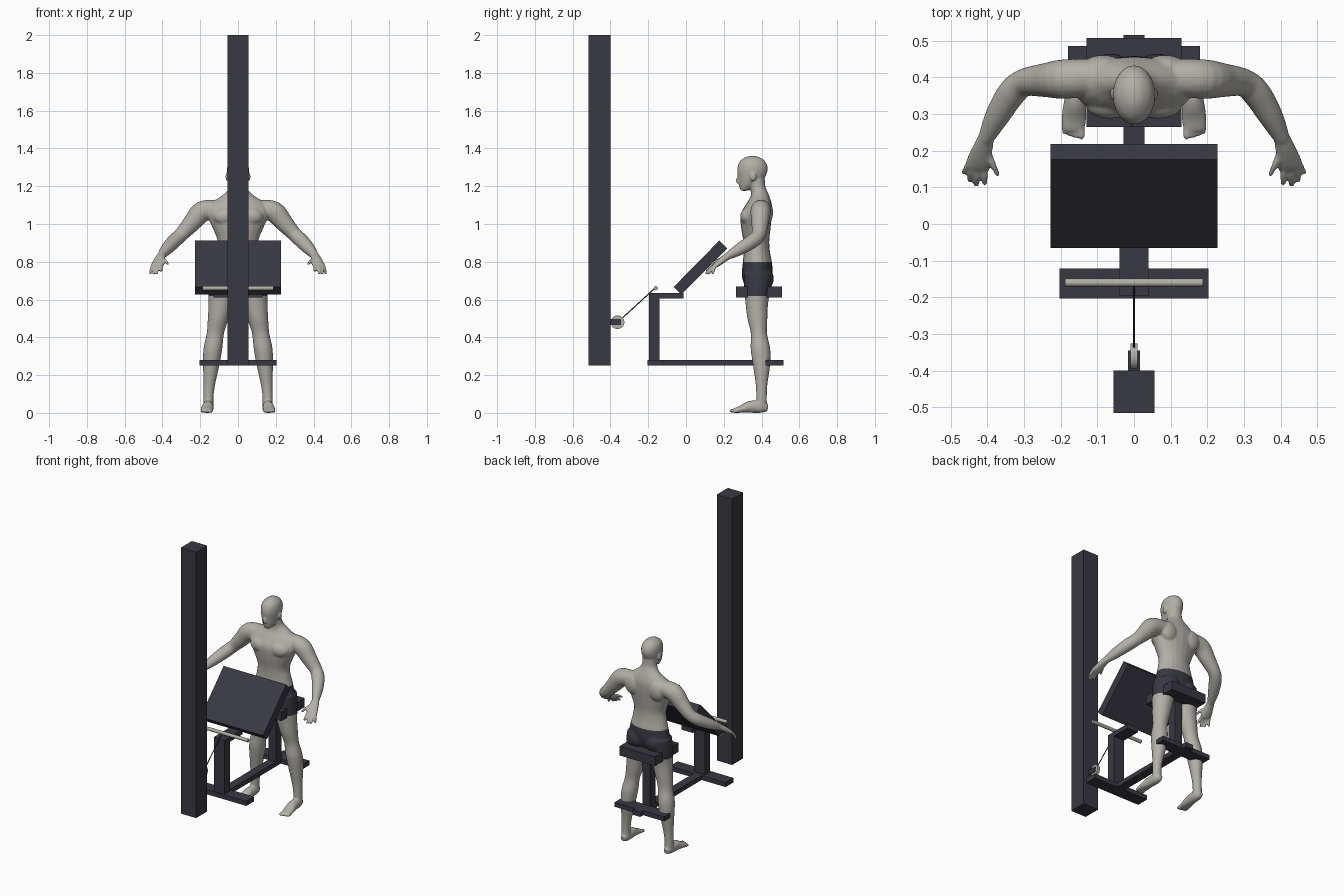
import bpy, bmesh, math
from mathutils import Vector, Matrix

if "Cube" in bpy.data.objects:
    bpy.data.objects.remove(bpy.data.objects["Cube"], do_unlink=True)


def material(name, rgb):
    mat = bpy.data.materials.new(name)
    mat.use_nodes = True
    color = (*rgb, 1)
    mat.diffuse_color = color
    bsdf = next(n for n in mat.node_tree.nodes if n.type == 'BSDF_PRINCIPLED')
    bsdf.inputs["Base Color"].default_value = color
    return mat


DARK = material("dark_slate", (0.040, 0.040, 0.056))
SKIN = material("stone_grey", (0.45, 0.43, 0.39))


def finish(name, bm, *mats):
    bmesh.ops.recalc_face_normals(bm, faces=bm.faces)
    mesh = bpy.data.meshes.new(name)
    bm.to_mesh(mesh)
    bm.free()
    obj = bpy.data.objects.new(name, mesh)
    bpy.context.collection.objects.link(obj)
    for mat in mats:
        mesh.materials.append(mat)
    return obj


def activate(obj):
    bpy.ops.object.select_all(action='DESELECT')
    obj.select_set(True)
    bpy.context.view_layer.objects.active = obj


def box(name, half_width, y0, y1, z0, z1):
    """Box centred on x = 0."""
    bm = bmesh.new()
    size = Matrix.Diagonal((2 * half_width, y1 - y0, z1 - z0, 1))
    place = Matrix.Translation((0, (y0 + y1) / 2, (z0 + z1) / 2))
    bmesh.ops.create_cube(bm, size=1, matrix=place @ size)
    return finish(name, bm, DARK)


def rod(name, start, end, radius, mat, sides=24):
    start, end = Vector(start), Vector(end)
    axis = end - start
    bm = bmesh.new()
    turn = axis.to_track_quat('Z', 'Y').to_matrix().to_4x4()
    bmesh.ops.create_cone(bm, cap_ends=True, segments=sides, radius1=radius, radius2=radius,
                          depth=axis.length, matrix=Matrix.Translation((start + end) / 2) @ turn)
    obj = finish(name, bm, mat)
    activate(obj)
    bpy.ops.object.shade_smooth_by_angle()
    return obj


# Machine frame
box("column", 0.056, -0.515, -0.40, 0.25, 2.0)
box("base_rail", 0.028, -0.13, 0.515, 0.25, 0.28)
box("front_foot_bar", 0.203, -0.203, -0.122, 0.25, 0.28)
box("rear_foot_bar", 0.18, 0.405, 0.485, 0.25, 0.28)
box("front_upright", 0.04, -0.195, -0.14, 0.28, 0.605)
box("pad_arm", 0.04, -0.195, -0.012, 0.605, 0.635)
box("seat_post", 0.028, 0.355, 0.412, 0.28, 0.61)
box("seat", 0.13, 0.265, 0.507, 0.61, 0.67)

# Sloping arm pad, an extruded profile
bm = bmesh.new()
profile = [(-0.065, 0.667), (-0.025, 0.628), (0.218, 0.871), (0.176, 0.912)]
face = bm.faces.new([bm.verts.new((-0.228, y, z)) for y, z in profile])
side = bmesh.ops.extrude_face_region(bm, geom=[face])
moved = [v for v in side["geom"] if isinstance(v, bmesh.types.BMVert)]
bmesh.ops.translate(bm, verts=moved, vec=(0.456, 0, 0))
finish("arm_pad", bm, DARK)

# Pulley, cable and pull bar
box("pulley_bracket", 0.016, -0.40, -0.345, 0.464, 0.496)
rod("pulley_wheel", (-0.009, -0.362, 0.48), (0.009, -0.362, 0.48), 0.036, SKIN, 32)
rod("cable", (0, -0.335, 0.504), (0, -0.165, 0.66), 0.003, DARK, 8)
rod("pull_bar", (-0.188, -0.16, 0.66), (0.188, -0.16, 0.66), 0.011, SKIN)


# Figure: lofted limbs and muscles, fused into one skin
def smooth_path(rows):
    """Catmull-Rom between section rows."""
    rows = [Vector(r) for r in rows]
    ext = [rows[0]] + rows + [rows[-1]]
    out = []
    for a, b, c, d in zip(ext, ext[1:], ext[2:], ext[3:]):
        for t in (0, 0.25, 0.5, 0.75):
            out.append(0.5 * (2 * b + (c - a) * t + (2 * a - 5 * b + 4 * c - d) * t * t
                              + (3 * b - a - 3 * c + d) * t ** 3))
    return out + [rows[-1]]


def loft(bm, rows, flip=1, sides=20):
    """Rows are x, y, z, side radius, second radius."""
    rows = smooth_path(rows)
    centers = [Vector(r[:3]) for r in rows]
    upright = abs((centers[-1] - centers[0]).normalized().z) > 0.85
    rings = []
    for i, (row, c) in enumerate(zip(rows, centers)):
        u, v = Vector((1, 0, 0)), Vector((0, 1, 0))
        if not upright:
            t = (centers[min(i + 1, len(rows) - 1)] - centers[max(i - 1, 0)]).normalized()
            u = t.cross(Vector((0, 0, 1))).normalized()
            v = u.cross(t)
        ring = []
        for k in range(sides):
            ang = math.tau * k / sides
            p = c + u * row[3] * math.cos(ang) + v * row[4] * math.sin(ang)
            ring.append(bm.verts.new((p.x * flip, p.y, p.z)))
        rings.append(ring)
    for r, s in zip(rings, rings[1:]):
        for k in range(sides):
            n = (k + 1) % sides
            bm.faces.new((r[k], r[n], s[n], s[k]))
    bm.faces.new(rings[0])
    bm.faces.new(rings[-1])


def ball(bm, center, radii):
    bmesh.ops.create_uvsphere(bm, u_segments=20, v_segments=12, radius=1,
                              matrix=Matrix.Translation(center) @ Matrix.Diagonal((*radii, 1)))


torso = [(0, .375, .65, .085, .055), (0, .376, .72, .137, .08), (0, .378, .79, .128, .078),
         (0, .375, .85, .114, .07), (0, .372, .91, .108, .069), (0, .37, .98, .135, .078),
         (0, .372, 1.05, .165, .083), (0, .385, 1.10, .155, .07), (0, .392, 1.14, .10, .052),
         (0, .388, 1.17, .062, .044), (0, .378, 1.20, .047, .042), (0, .375, 1.25, .044, .042)]
head = [(0, .308, 1.176, .020, .018), (0, .325, 1.20, .036, .044), (0, .345, 1.24, .051, .069),
        (0, .352, 1.29, .058, .081), (0, .352, 1.33, .050, .068), (0, .352, 1.354, .026, .036),
        (0, .352, 1.361, .004, .005)]
nose = [(0, .285, 1.26, .006, .008), (0, .276, 1.235, .010, .013), (0, .28, 1.216, .012, .012)]
leg = [(.08, .38, .74, .066, .074), (.086, .378, .66, .069, .070), (.092, .375, .58, .064, .060),
       (.105, .378, .50, .055, .053), (.12, .386, .42, .046, .043), (.133, .394, .34, .050, .052),
       (.142, .40, .25, .043, .045), (.152, .40, .15, .031, .031), (.157, .40, .08, .027, .028),
       (.157, .40, .03, .028, .029)]
foot = [(.157, .433, .025, .016, .018), (.157, .40, .031, .027, .031), (.16, .34, .032, .030, .032),
        (.164, .29, .019, .034, .019), (.165, .255, .012, .031, .012)]
arm = [(.11, .40, 1.08, .05, .048), (.19, .395, 1.065, .054, .056), (.245, .392, 1.005, .046, .048),
       (.30, .385, .945, .038, .038), (.335, .355, .912, .039, .038), (.375, .29, .87, .033, .033),
       (.405, .23, .835, .021, .022)]
palm = [(.402, .24, .842, .021, .020), (.414, .20, .815, .029, .018), (.424, .165, .788, .035, .015),
        (.427, .15, .776, .032, .011)]
fingers = [((.452, .162, .782), (.465, .140, .733)), ((.440, .157, .780), (.450, .118, .733)),
           ((.426, .154, .780), (.430, .104, .735)), ((.408, .156, .782), (.406, .108, .748)),
           ((.398, .195, .815), (.370, .132, .785))]

bm = bmesh.new()
for part in (torso, head, nose):
    loft(bm, part)
for s in (-1, 1):
    for part in (leg, foot, arm, palm):
        loft(bm, part, s)
    for base, tip in fingers:
        mid = (Vector(base) + Vector(tip)) / 2 + Vector((0, -.003, .004))
        loft(bm, [(*base, .010, .010), (*mid, .009, .009), (*tip, .007, .007)], s, 10)
    for k in range(5):
        x, size = .142 + .0125 * k, .011 - .001 * k
        ball(bm, (s * x, .25 + .003 * k, size), (size * .85, .022, size))
    # Ear, chest, buttock, shoulder blade
    ball(bm, (s * .058, .355, 1.25), (.008, .016, .024))
    ball(bm, (s * .066, .325, 1.04), (.066, .038, .046))
    ball(bm, (s * .062, .415, .71), (.062, .05, .06))
    ball(bm, (s * .085, .425, 1.06), (.06, .036, .065))
figure = finish("figure", bm, SKIN, DARK)

activate(figure)
mod = figure.modifiers.new("fuse", 'REMESH')
mod.mode = 'VOXEL'
mod.voxel_size = 0.0055
mod = figure.modifiers.new("soften", 'SMOOTH')
mod.factor = 0.5
mod.iterations = 4
for name in ("fuse", "soften"):
    bpy.ops.object.modifier_apply(modifier=name)

# Shorts: cut clean hems, then colour the band between them
WAIST, HEM = 0.80, 0.62
bm = bmesh.new()
bm.from_mesh(figure.data)
for z in (WAIST, HEM):
    bmesh.ops.bisect_plane(bm, geom=bm.verts[:] + bm.edges[:] + bm.faces[:],
                           plane_co=(0, 0, z), plane_no=(0, 0, 1))
for f in bm.faces:
    c = f.calc_center_median()
    f.material_index = int(HEM < c.z < WAIST and abs(c.x) < 0.25)
    f.smooth = True
bm.to_mesh(figure.data)
bm.free()
